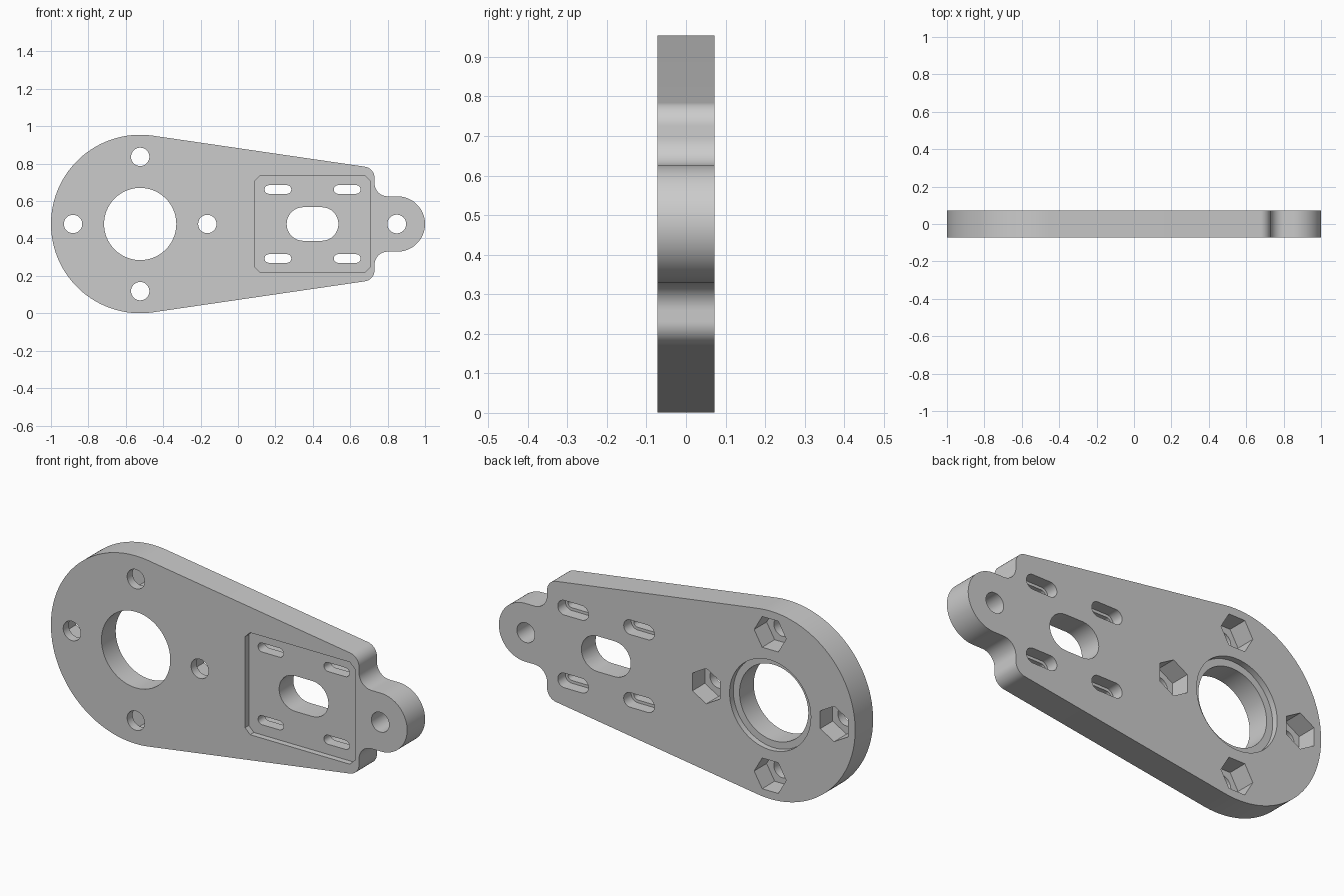
import bpy, bmesh
from math import cos, sin, radians, pi

if "Cube" in bpy.data.objects:
    bpy.data.objects.remove(bpy.data.objects["Cube"])

ZC = 0.4775          # height of the long axis
HALF = 0.072         # half of the plate thickness
BORE_X = -0.523      # centre of the large round end


def arc(cx, cz, r, a0, a1, n):
    """Points on an arc, angles in degrees, inclusive of both ends."""
    return [(cx + r * cos(radians(a0 + (a1 - a0) * i / n)),
             cz + r * sin(radians(a0 + (a1 - a0) * i / n))) for i in range(n + 1)]


def circle(cx, cz, r, n=64, start=0):
    return arc(cx, cz, r, start, start + 360, n)[:-1]


def slot(cx, cz, length, r):
    d = length / 2 - r
    return arc(cx + d, cz, r, -90, 90, 16) + arc(cx - d, cz, r, 90, 270, 16)


def prism(name, pts, y0, y1):
    """Extrude an x/z profile (z relative to the axis) from y0 to y1."""
    bm = bmesh.new()
    face = bm.faces.new([bm.verts.new((x, y0, z + ZC)) for x, z in pts])
    ext = bmesh.ops.extrude_face_region(bm, geom=[face])["geom"]
    verts = [v for v in ext if isinstance(v, bmesh.types.BMVert)]
    bmesh.ops.translate(bm, verts=verts, vec=(0, y1 - y0, 0))
    bmesh.ops.recalc_face_normals(bm, faces=bm.faces[:])
    me = bpy.data.meshes.new(name)
    bm.to_mesh(me)
    bm.free()
    ob = bpy.data.objects.new(name, me)
    bpy.context.collection.objects.link(ob)
    return ob


# Plate outline: ear, concave fillet, shoulder, large end; mirrored below
top = (arc(0.852, 0, 0.148, 0, 90, 24)
       + arc(0.80, 0.218, 0.07, 270, 180, 14)
       + arc(0.67, 0.247, 0.06, 0, 81.8, 14)
       + arc(BORE_X, 0, 0.477, 81.8, 180, 48))
plate = prism("mounting_plate", top + [(x, -z) for x, z in top[-2:0:-1]], -HALF, HALF)

OUT = 0.1            # cutters reach past the faces


def cut(pts, y0=-OUT, y1=OUT):
    cutter = prism("cutter", pts, y0, y1)
    cutter.hide_render = True
    mod = plate.modifiers.new("cut", "BOOLEAN")
    mod.operation = "DIFFERENCE"
    mod.solver = "EXACT"
    mod.object = cutter
    bpy.ops.object.modifier_apply(modifier=mod.name)
    bpy.data.objects.remove(cutter)


bpy.context.view_layer.objects.active = plate
plate.select_set(True)

# Large bore with a shallow wider step at the back
cut(circle(BORE_X, 0, 0.193, 96))
cut(circle(BORE_X, 0, 0.228, 96), HALF - 0.03, OUT)

# Four bolt holes with hexagonal nut pockets at the back
for k in range(4):
    a = k * pi / 2
    cx, cz = BORE_X + 0.359 * cos(a), 0.359 * sin(a)
    cut(circle(cx, cz, 0.049, 48))
    cut(circle(cx, cz, 0.09, 6, 30 + 90 * k), HALF - 0.10, OUT)

# Ear hole
cut(circle(0.849, 0, 0.05, 48))

# Square recess with clipped corners on the front
RX, RW, RH, C = 0.3985, 0.308, 0.259, 0.028
cut([(RX + sx * w, sz * h) for sx, sz, w, h in (
    (1, 1, RW, RH - C), (1, 1, RW - C, RH), (-1, 1, RW - C, RH), (-1, 1, RW, RH - C),
    (-1, -1, RW, RH - C), (-1, -1, RW - C, RH), (1, -1, RW - C, RH), (1, -1, RW, RH - C))],
    -OUT, -HALF + 0.03)

# Central slot and four small slots, each widened at the back
cut(slot(RX, 0, 0.277, 0.09))
for sx in (-1, 1):
    for sz in (-1, 1):
        cx, cz = RX + sx * 0.185, sz * 0.1845
        cut(slot(cx, cz, 0.143, 0.023))
        cut(slot(cx, cz, 0.172, 0.037), HALF - 0.06, OUT)

bpy.ops.object.shade_smooth_by_angle(angle=radians(30))
